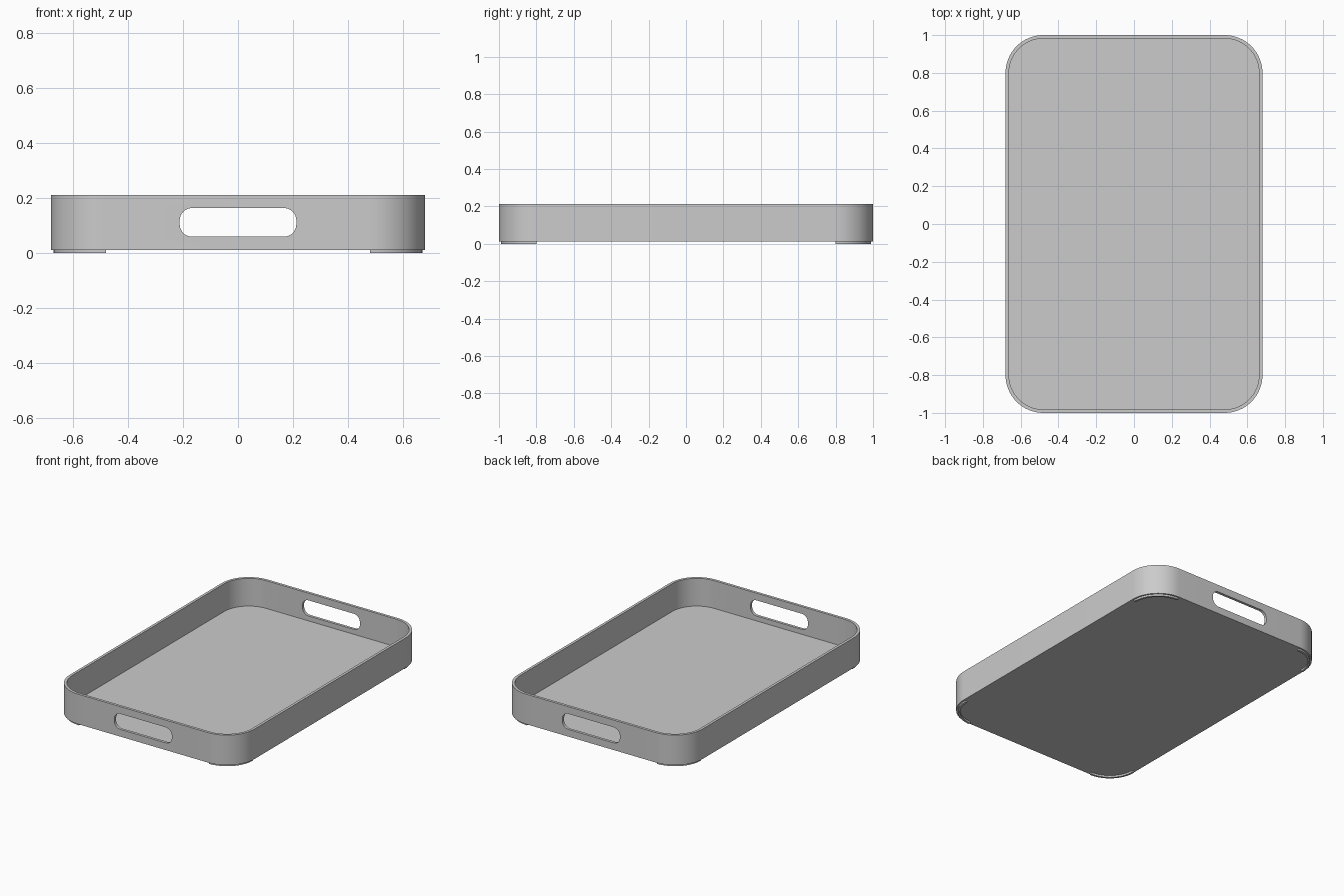
import bpy, bmesh, math
from mathutils import Matrix, Vector

if "Cube" in bpy.data.objects:
    bpy.data.objects.remove(bpy.data.objects["Cube"])

HX, HY, R = 0.68, 1.0, 0.20      # tray half sizes and corner radius
Z0, Z1 = 0.012, 0.212            # tray underside and rim
WALL, FLOOR = 0.018, 0.015


def rounded_rect(hx, hy, r, n=16):
    pts = []
    for q, (sx, sy) in enumerate([(1, 1), (-1, 1), (-1, -1), (1, -1)]):
        for i in range(n + 1):
            a = math.pi / 2 * (q + i / n)
            pts.append((sx * (hx - r) + r * math.cos(a), sy * (hy - r) + r * math.sin(a)))
    return pts


def make_object(name, bm):
    bmesh.ops.recalc_face_normals(bm, faces=bm.faces)
    mesh = bpy.data.meshes.new(name)
    bm.to_mesh(mesh)
    bm.free()
    ob = bpy.data.objects.new(name, mesh)
    bpy.context.collection.objects.link(ob)
    return ob


def loft(name, rings, matrix=Matrix()):
    """Skin a stack of (outline, height) rings and cap both ends."""
    bm = bmesh.new()
    loops = [[bm.verts.new(matrix @ Vector((x, y, z))) for x, y in pts] for pts, z in rings]
    for a, b in zip(loops, loops[1:]):
        n = len(a)
        for i in range(n):
            bm.faces.new((a[i], a[(i + 1) % n], b[(i + 1) % n], b[i]))
    bm.faces.new(loops[0])
    bm.faces.new(loops[-1])
    return make_object(name, bm)


def smooth(ob):
    bpy.ops.object.select_all(action='DESELECT')
    ob.select_set(True)
    bpy.context.view_layer.objects.active = ob
    bpy.ops.object.shade_smooth_by_angle(angle=math.radians(30))


# Tray shell: underside, outer wall, rim, inner wall, floor
outer = rounded_rect(HX, HY, R)
inner = rounded_rect(HX - WALL, HY - WALL, R - WALL)
tray = loft("tray", [(outer, Z0), (outer, Z1), (inner, Z1), (inner, Z0 + FLOOR)])

# Handle slots cut through both short walls
slot = rounded_rect(0.212, 0.052, 0.045, 10)
turn = Matrix.Translation((0, 0, 0.112)) @ Matrix.Rotation(math.radians(90), 4, 'X')
cutter = loft("handle_cutter", [(slot, -1.2), (slot, 1.2)], turn)
cutter.hide_render = True
mod = tray.modifiers.new("handles", 'BOOLEAN')
mod.object = cutter
mod.solver = 'EXACT'
bpy.context.view_layer.objects.active = tray
bpy.ops.object.modifier_apply(modifier=mod.name)
bpy.data.objects.remove(cutter)
smooth(tray)

# Thin curved foot under each corner
for name, sx, sy in [("back_right", 1, 1), ("back_left", -1, 1),
                     ("front_left", -1, -1), ("front_right", 1, -1)]:
    arc = [(r * math.cos(a), r * math.sin(a))
           for r, order in ((0.19, range(17)), (0.176, range(16, -1, -1)))
           for a in (math.pi / 2 * i / 16 for i in order)]
    pts = [(sx * (HX - R + x), sy * (HY - R + y)) for x, y in arc]
    smooth(loft("foot_" + name, [(pts, 0), (pts, Z0)]))
